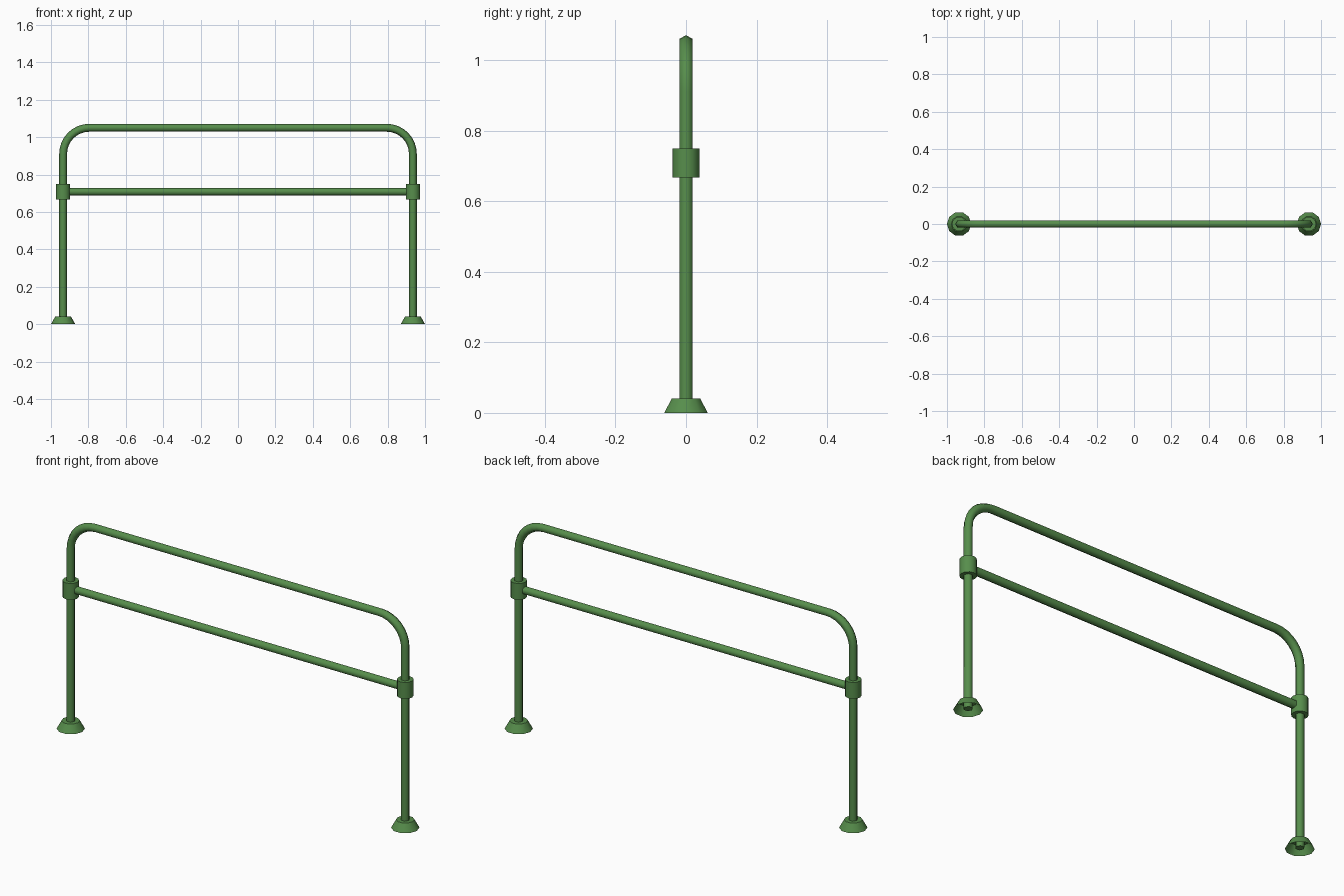
import bpy, bmesh
from math import sin, cos, pi, radians
from mathutils import Vector

if "Cube" in bpy.data.objects:
    bpy.data.objects.remove(bpy.data.objects["Cube"])

POST_X = 0.935      # post centre line
TOP_Z = 1.05        # top rail centre line
BEND = 0.14         # bend radius of the hoop
TUBE = 0.021        # tube radius
TUBE_SIDES = 6

green = bpy.data.materials.new("painted green metal")
green.use_nodes = True
COLOUR = (0.095, 0.27, 0.072, 1)
green.diffuse_color = COLOUR
green.node_tree.nodes["Principled BSDF"].inputs["Base Color"].default_value = COLOUR


def finish(name, bm, location=(0, 0, 0), angle=65):
    bmesh.ops.recalc_face_normals(bm, faces=bm.faces)
    mesh = bpy.data.meshes.new(name)
    bm.to_mesh(mesh)
    bm.free()
    mesh.materials.append(green)
    obj = bpy.data.objects.new(name, mesh)
    obj.location = location
    bpy.context.collection.objects.link(obj)
    bpy.ops.object.select_all(action="DESELECT")
    obj.select_set(True)
    bpy.context.view_layer.objects.active = obj
    bpy.ops.object.shade_smooth_by_angle(angle=radians(angle))
    return obj


def bridge(bm, rings):
    for a, b in zip(rings, rings[1:]):
        n = len(a)
        for i in range(n):
            j = (i + 1) % n
            bm.faces.new((a[i], a[j], b[j], b[i]))


def tube(name, path):
    """Sweep a hexagon along a path lying in the XZ plane."""
    bm = bmesh.new()
    rings = []
    for i, p in enumerate(path):
        tangent = (path[min(i + 1, len(path) - 1)] - path[max(i - 1, 0)]).normalized()
        side = Vector((-tangent.z, 0, tangent.x))
        ring = []
        for k in range(TUBE_SIDES):
            a = 2 * pi * k / TUBE_SIDES
            ring.append(bm.verts.new(p + TUBE * (side * cos(a) + Vector((0, sin(a), 0)))))
        rings.append(ring)
    bridge(bm, rings)
    bm.faces.new(rings[0])
    bm.faces.new(rings[-1])
    return finish(name, bm)


def lathe(name, profile, sides, x):
    """Turn a radius and height profile about a post."""
    bm = bmesh.new()
    rings = [[bm.verts.new((r * cos(2 * pi * k / sides), r * sin(2 * pi * k / sides), z))
              for k in range(sides)] for r, z in profile]
    bridge(bm, rings)
    return finish(name, bm, (x, 0, 0), 40)


# Hoop: two posts, two rounded corners and the top rail in one bent tube
STEPS = 8
half = [Vector((-POST_X, 0, 0.005))]
for i in range(STEPS + 1):
    a = pi / 2 * i / STEPS
    half.append(Vector((-POST_X + BEND * (1 - cos(a)), 0, TOP_Z - BEND * (1 - sin(a)))))
tube("bent_hoop", half + [Vector((-p.x, 0, p.z)) for p in reversed(half)])

# Straight middle rail
tube("middle_rail", [Vector((-POST_X, 0, 0.708)), Vector((POST_X, 0, 0.708))])

# Collars and flared feet on both posts
for label, x in (("right", -POST_X), ("left", POST_X)):
    lathe(label + "_collar",
          [(0.019, 0.667), (0.038, 0.667), (0.038, 0.75), (0.019, 0.75)], 12, x)
    lathe(label + "_foot", [(0.065, 0), (0.042, 0.041), (0.019, 0.041)], 10, x)
